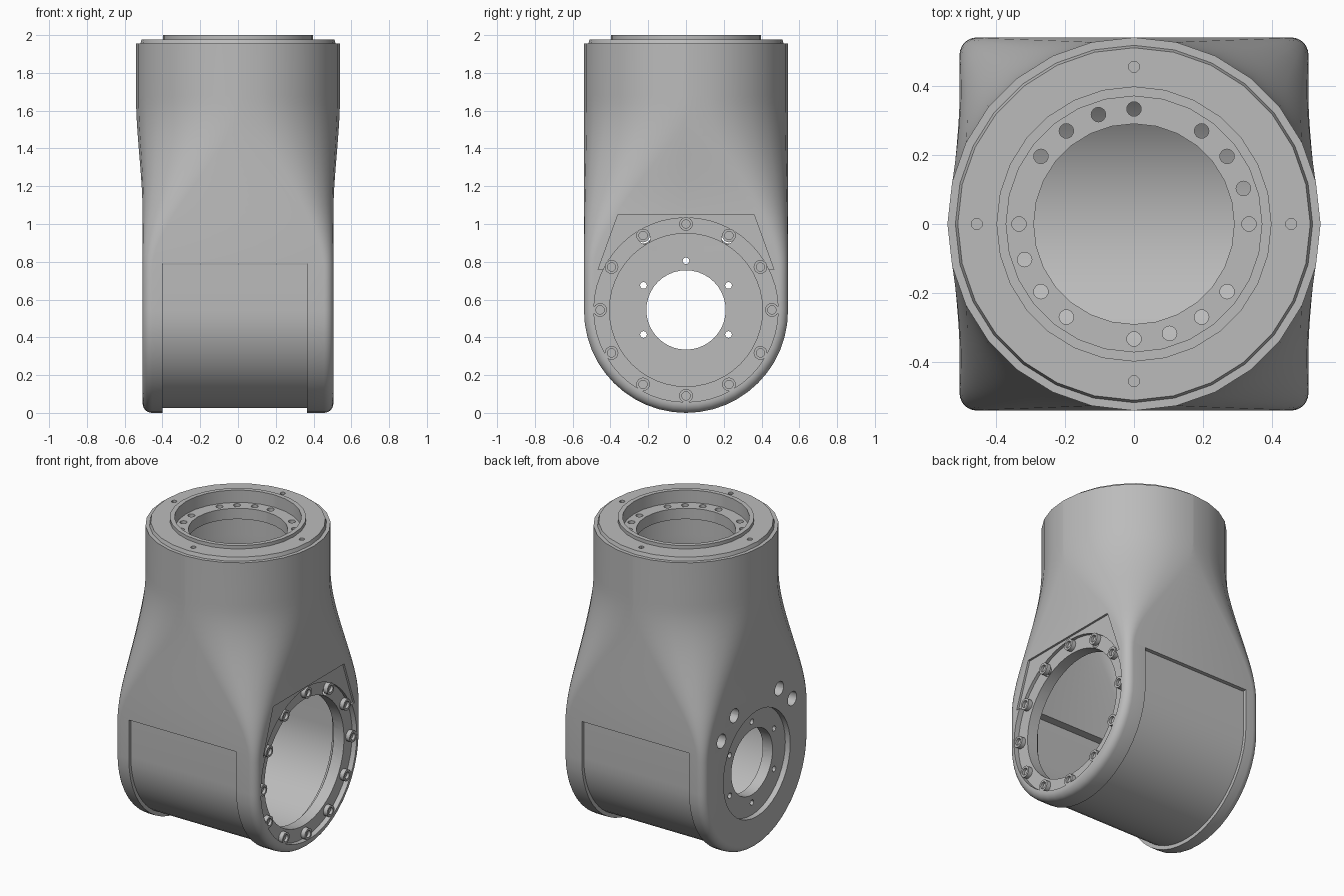
import bpy, bmesh, math
from mathutils import Matrix, Vector

cube = bpy.data.objects.get("Cube")
if cube:
    bpy.data.objects.remove(cube)

AXIS_Z = 0.54   # height of the cross bore axis
R = 0.54        # housing radius

metal = bpy.data.materials.new("grey metal")
metal.use_nodes = True
grey = (0.5, 0.5, 0.5, 1)
metal.diffuse_color = grey
metal.node_tree.nodes["Principled BSDF"].inputs["Base Color"].default_value = grey


def make(name, bm):
    bmesh.ops.remove_doubles(bm, verts=bm.verts, dist=1e-5)
    bmesh.ops.recalc_face_normals(bm, faces=bm.faces)
    mesh = bpy.data.meshes.new(name)
    bm.to_mesh(mesh)
    bm.free()
    mesh.materials.append(metal)
    ob = bpy.data.objects.new(name, mesh)
    bpy.context.collection.objects.link(ob)
    return ob


def smooth(ob, angle=30):
    bpy.ops.object.select_all(action='DESELECT')
    ob.select_set(True)
    bpy.context.view_layer.objects.active = ob
    bpy.ops.object.shade_smooth_by_angle(angle=math.radians(angle))


def section(w, h, r, k=7):
    """Rounded rectangle outline, starting on the +x axis."""
    pts = []
    for q, (sx, sy) in enumerate([(1, 1), (-1, 1), (-1, -1), (1, -1)]):
        if q in (0, 2):
            pts.append((w * sx, 0))
        for i in range(k + 1):
            a = math.pi / 2 * (q + i / k)
            pts.append((sx * (w - r) + r * math.cos(a), sy * (h - r) + r * math.sin(a)))
    return pts


def bridge(bm, a, b, closed):
    n = len(a)
    for i in range(n if closed else n - 1):
        j = (i + 1) % n
        face = []
        for v in (a[i], a[j], b[j], b[i]):
            if all((v.co - u.co).length > 1e-6 for u in face):
                face.append(v)
        if len(face) > 2:
            bm.faces.new(face)


def ease(z, z0, z1):
    t = max(0, min(1, (z - z0) / (z1 - z0)))
    return t * t * (3 - 2 * t)


def wall_rings(inset_x, inset_y, top, steps=22):
    """Sections from the square foot up to the round neck."""
    rings = []
    for i in range(steps + 1):
        z = AXIS_Z if i == 0 else 0.75 + 0.93 * (i - 1) / (steps - 1)
        widen = ease(z, 1.05, 1.68)
        w = (0.505 - inset_x) * (1 - widen) + (R - inset_y) * widen
        h = R - inset_y
        r = 0.05 + (min(w, h) * 0.996 - 0.05) * ease(z, 0.75, 1.66)
        rings.append((z, w, h, r))
    last = rings[-1]
    return rings + [(top, *last[1:])]


def round_rings(profile):
    return [(z, r, r, r * 0.996) for r, z in profile]


# Housing: outer wall, stepped neck flange, bore and cavity as one shell
outer = wall_rings(0, 0, 1.955)
neck = round_rings([(0.517, 1.955), (0.51, 1.978), (0.398, 1.978), (0.398, 2.0),
                    (0.37, 2.0), (0.37, 1.92), (0.29, 1.92), (0.29, 1.85)])
inner = wall_rings(0.105, 0.1, 1.85)[::-1]
bm = bmesh.new()
loops = []
for z, w, h, r in outer + neck + inner:
    loops.append([bm.verts.new((x, y, z)) for x, y in section(w, h, r)])
for a, b in zip(loops, loops[1:]):
    bridge(bm, a, b, True)
for z, w, h, r in (outer[0], inner[-1]):
    pts = section(w, h, r)
    half = pts[:len(pts) // 2 + 1]
    arcs = []
    for i in range(25):
        a = math.pi * i / 24
        arcs.append([bm.verts.new((x, y * math.cos(a), AXIS_Z - y * math.sin(a))) for x, y in half])
    for a, b in zip(arcs, arcs[1:]):
        bridge(bm, a, b, False)
housing = make("housing", bm)


def add_cyl(bm, centre, r, depth, axis, seg=16):
    rot = Matrix.Rotation(math.pi / 2, 4, 'Y') if axis == 'X' else Matrix()
    bmesh.ops.create_cone(bm, cap_ends=True, segments=seg, radius1=r, radius2=r, depth=depth,
                          matrix=Matrix.Translation(centre) @ rot)


def add_prism(bm, pts, x0, x1):
    """Extrude a (y, z) outline along x."""
    face = bm.faces.new([bm.verts.new((x0, y, z)) for y, z in pts])
    out = bmesh.ops.extrude_face_region(bm, geom=[face])
    bmesh.ops.translate(bm, vec=(x1 - x0, 0, 0),
                        verts=[g for g in out["geom"] if isinstance(g, bmesh.types.BMVert)])


def cut(bm):
    cutter = make("cutter", bm)
    cutter.hide_render = True
    mod = housing.modifiers.new("cut", 'BOOLEAN')
    mod.operation, mod.solver, mod.object = 'DIFFERENCE', 'EXACT', cutter
    bpy.context.view_layer.objects.active = housing
    bpy.ops.object.modifier_apply(modifier=mod.name)
    bpy.data.objects.remove(cutter)


def around_x(x, r, deg):
    a = math.radians(deg)
    return Vector((x, r * math.cos(a), AXIS_Z + 0.005 + r * math.sin(a)))


def around_z(z, r, deg):
    a = math.radians(deg)
    return Vector((r * math.cos(a), r * math.sin(a), z))


# Opening for the wrap-round cover
bm = bmesh.new()
add_prism(bm, [(-1, -1), (1, -1), (1, 0.79), (-1, 0.79)], -0.4, 0.365)
cut(bm)

# Left side: shallow flat-topped pocket, ring seat and large opening
bm = bmesh.new()
add_prism(bm, [(-0.36, 1.05), (0.36, 1.05), (0.465, 0.76), (-0.465, 0.76)], 0.492, 0.6)
cut(bm)
for r, x in ((0.488, 0.592), (0.405, 0.45)):
    bm = bmesh.new()
    add_cyl(bm, (x, 0, AXIS_Z + 0.005), r, 0.24, 'X', 48)
    cut(bm)

# Right side: shallow recess and centre bore
for r, x, d in ((0.34, -0.55, 0.16), (0.21, -0.45, 0.4)):
    bm = bmesh.new()
    add_cyl(bm, (x, 0, AXIS_Z + 0.005), r, d, 'X', 40)
    cut(bm)

# Screw holes in the sides, the bore ledge and the neck flange
bm = bmesh.new()
for i in range(6):
    add_cyl(bm, around_x(-0.45, 0.26, 30 + 60 * i), 0.018, 0.3, 'X', 12)
for deg in (38, 60, 120, 142):
    add_cyl(bm, around_x(-0.45, 0.457, deg), 0.045, 0.3, 'X')
for deg in (60, 120):
    add_cyl(bm, around_x(0.4, 0.437, deg), 0.03, 0.2, 'X')
for q in range(4):
    for s in range(4):
        add_cyl(bm, around_z(1.88, 0.333, 90 * q + 18 * s), 0.021, 0.12, 'Z')
    add_cyl(bm, around_z(1.98, 0.455, 90 * q), 0.016, 0.06, 'Z', 12)
cut(bm)
smooth(housing)

# Cover wrapping front, underside and back
bm = bmesh.new()
path = []
for r, order in ((0.52, 1), (0.488, -1)):
    arc = [(-r, 0.786)]
    arc += [(-r * math.cos(math.pi * i / 32), AXIS_Z + 0.005 - r * math.sin(math.pi * i / 32))
            for i in range(33)]
    arc.append((r, 0.786))
    path += arc[::order]
add_prism(bm, path, -0.3995, 0.3645)
smooth(make("wrap_cover", bm))


# Socket-head screws round the large opening
def add_screw(bm, centre):
    profile = [(0, 0.42), (0.022, 0.42), (0.022, 0.474), (0.036, 0.474),
               (0.036, 0.502), (0.022, 0.502), (0.022, 0.485), (0, 0.485)]
    verts = [bm.verts.new((x, centre.y + r, centre.z)) for r, x in profile]
    edges = [bm.edges.new(p) for p in zip(verts, verts[1:])]
    bmesh.ops.spin(bm, geom=verts + edges, cent=centre, axis=(1, 0, 0),
                   angle=2 * math.pi, steps=16, use_merge=True)


for i in range(12):
    bm = bmesh.new()
    add_screw(bm, around_x(0, 0.455, 30 * i))
    smooth(make(f"screw_{i + 1}", bm))
